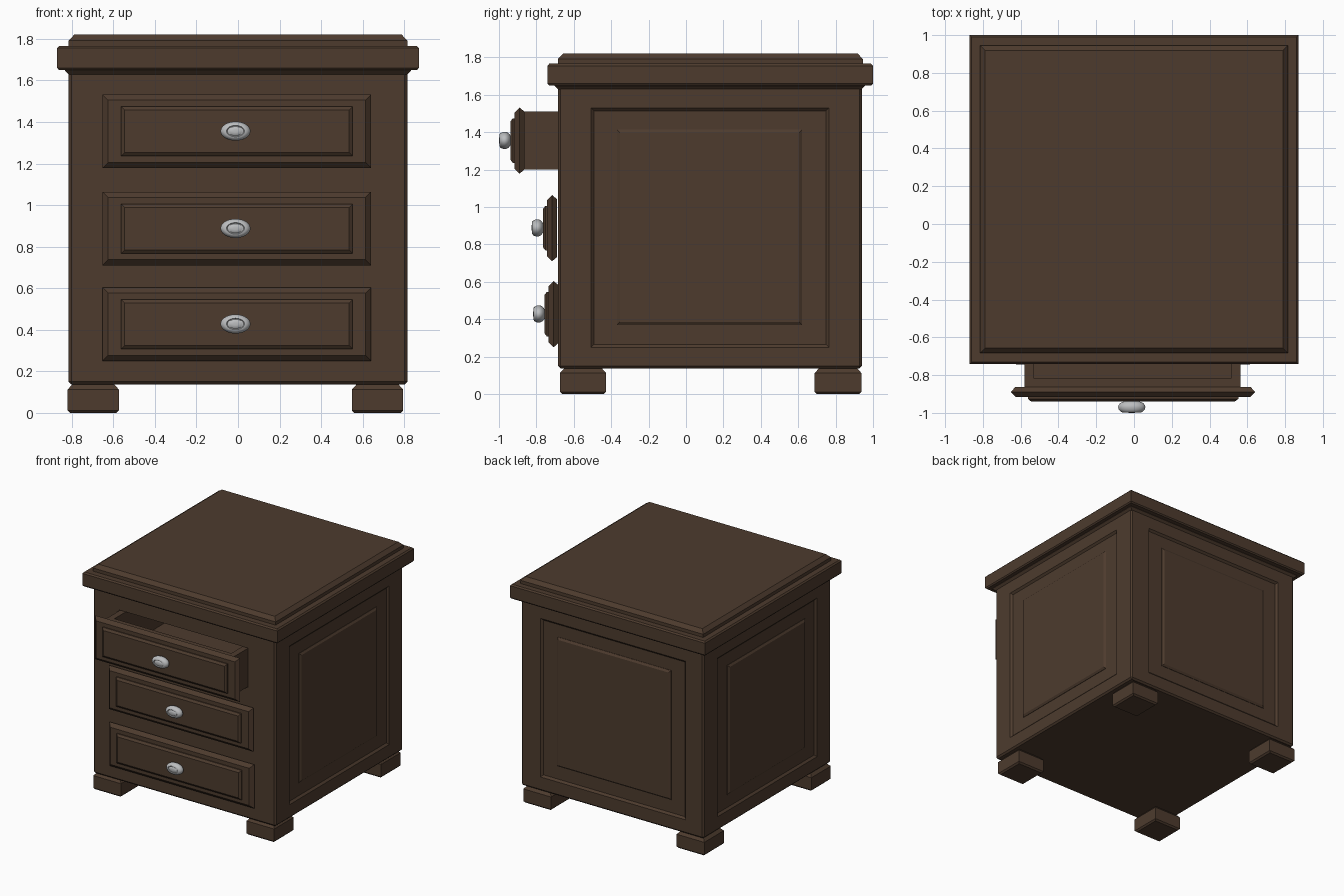
import bpy, bmesh, math

if "Cube" in bpy.data.objects:
    bpy.data.objects.remove(bpy.data.objects["Cube"])

def material(name, rgb):
    m = bpy.data.materials.new(name)
    m.diffuse_color = (*rgb, 1)
    m.use_nodes = True
    m.node_tree.nodes["Principled BSDF"].inputs["Base Color"].default_value = m.diffuse_color
    return m

WOOD = material("dark_wood", (0.075, 0.044, 0.027))
METAL = material("silver_metal", (0.50, 0.51, 0.52))

# Mappings from (u, v, height) to world space, one per facing direction
UP = lambda u, v, h: (u, v, h)
FRONT = lambda u, v, h: (u, -h, v)
BACK = lambda u, v, h: (u, h, v)
RIGHT = lambda u, v, h: (h, u, v)
LEFT = lambda u, v, h: (-h, u, v)

def skin(name, rings, mat):
    """Join closed rings of points into a capped solid."""
    bm = bmesh.new()
    loops = [[bm.verts.new(p) for p in r] for r in rings]
    n = len(loops[0])
    for a, b in zip(loops, loops[1:]):
        for i in range(n):
            j = (i + 1) % n
            bm.faces.new((a[i], a[j], b[j], b[i]))
    bm.faces.new(loops[0])
    bm.faces.new(loops[-1])
    bmesh.ops.recalc_face_normals(bm, faces=bm.faces)
    me = bpy.data.meshes.new(name)
    bm.to_mesh(me)
    bm.free()
    me.materials.append(mat)
    ob = bpy.data.objects.new(name, me)
    bpy.context.collection.objects.link(ob)
    return ob

def block(name, rect, steps, to=UP):
    """Rectangular moulding: steps are (inset, height) along the facing direction."""
    u0, u1, v0, v1 = rect
    rings = []
    for i, h in steps:
        rings.append([to(u, v, h) for u, v in ((u0 + i, v0 + i), (u1 - i, v0 + i),
                                               (u1 - i, v1 - i), (u0 + i, v1 - i))])
    return skin(name, rings, WOOD)

def activate(ob):
    bpy.ops.object.select_all(action='DESELECT')
    ob.select_set(True)
    bpy.context.view_layer.objects.active = ob

def carve(ob, cutter):
    m = ob.modifiers.new("carve", 'BOOLEAN')
    m.operation = 'DIFFERENCE'
    m.solver = 'EXACT'
    m.object = cutter
    activate(ob)
    bpy.ops.object.modifier_apply(modifier=m.name)
    bpy.data.objects.remove(cutter)

# Cabinet body with bevelled edges
X, Y0, Y1 = 0.815, -0.684, 0.94
body = block("cabinet_body", (-X, X, Y0, Y1), [(0, 0.137), (0, 1.66)])
bev = body.modifiers.new("bevel", 'BEVEL')
bev.width = 0.013
bev.segments = 1
activate(body)
bpy.ops.object.modifier_apply(modifier=bev.name)

# Recessed frames with raised fields on the back and both sides
D = 0.015
side_frame, side_field = (-0.507, 0.764, 0.25, 1.53), (-0.369, 0.62, 0.37, 1.413)
back_frame, back_field = (-0.655, 0.64, 0.25, 1.53), (-0.518, 0.50, 0.37, 1.413)
for name, to, face, frame, field in (("right", RIGHT, X, side_frame, side_field),
                                     ("left", LEFT, X, side_frame, side_field),
                                     ("back", BACK, Y1, back_frame, back_field)):
    carve(body, block("cutter", frame, [(0.016, face - D), (0, face), (0, face + 0.05)], to))
    block(name + "_panel_field", field,
          [(0, face - D - 0.01), (0, face - D + 0.003), (0.016, face - 0.001)], to)

# Opening for the pulled-out top drawer
carve(body, block("cutter", (-0.584, 0.567, 1.196, 1.515), [(0, -0.65), (0, 0.75)], FRONT))

# Moulding under the top, top slab and raised lip
block("top_moulding", (-0.832, 0.832, -0.702, 0.957),
      [(0.019, 1.628), (0, 1.647), (0, 1.66)])
block("top_slab", (-0.87, 0.87, -0.741, 1.0),
      [(0.008, 1.65), (0, 1.66), (0, 1.755), (0.01, 1.766)])
block("top_lip", (-X, X, Y0, 0.945),
      [(0, 1.76), (0, 1.792), (0.027, 1.82)])

# Feet
for sx, (x0, x1) in (("left", (-0.82, -0.573)), ("right", (0.548, 0.795))):
    for sy, (y0, y1) in (("front", (-0.674, -0.427)), ("back", (0.688, 0.938))):
        block(f"{sy}_{sx}_foot", (x0, x1, y0, y1),
              [(0.012, 0), (0, 0.012), (0, 0.112), (0.025, 0.14)])

def knob(name, x, z, h0):
    """Oval knob turned from a profile of (radius, height)."""
    prof = [(0.45, -0.004), (0.62, 0.002), (0.86, 0.010), (0.98, 0.022), (1.0, 0.031),
            (0.96, 0.042), (0.85, 0.052), (0.70, 0.058), (0.60, 0.059), (0.54, 0.055),
            (0.48, 0.055), (0.40, 0.059), (0.15, 0.061)]
    n = 32
    rings = [[FRONT(x + 0.072 * r * math.cos(2 * math.pi * i / n),
                    z + 0.046 * r * math.sin(2 * math.pi * i / n), h0 + h)
              for i in range(n)] for r, h in prof]
    ob = skin(name, rings, METAL)
    activate(ob)
    bpy.ops.object.shade_smooth_by_angle(angle=math.radians(40))

# Drawers: bevelled front, raised field and knob
for name, z0, h in (("top", 1.178, 0.864), ("middle", 0.710, 0.690), ("bottom", 0.250, 0.682)):
    z1 = z0 + 0.354
    block(name + "_drawer_front", (-0.652, 0.641, z0, z1),
          [(0.022, h), (0, h + 0.026), (0.027, h + 0.053)], FRONT)
    block(name + "_drawer_field", (-0.562, 0.552, z0 + 0.058, z1 - 0.058),
          [(0, h + 0.04), (0, h + 0.062), (0.017, h + 0.075)], FRONT)
    knob(name + "_drawer_knob", -0.012, z0 + 0.178, h + 0.075)

# Open tray of the pulled-out top drawer
block("top_drawer_tray", (-0.58, 0.563, -0.868, 0.6),
      [(0, 1.20), (0, 1.51), (0.05, 1.51), (0.05, 1.23)])
